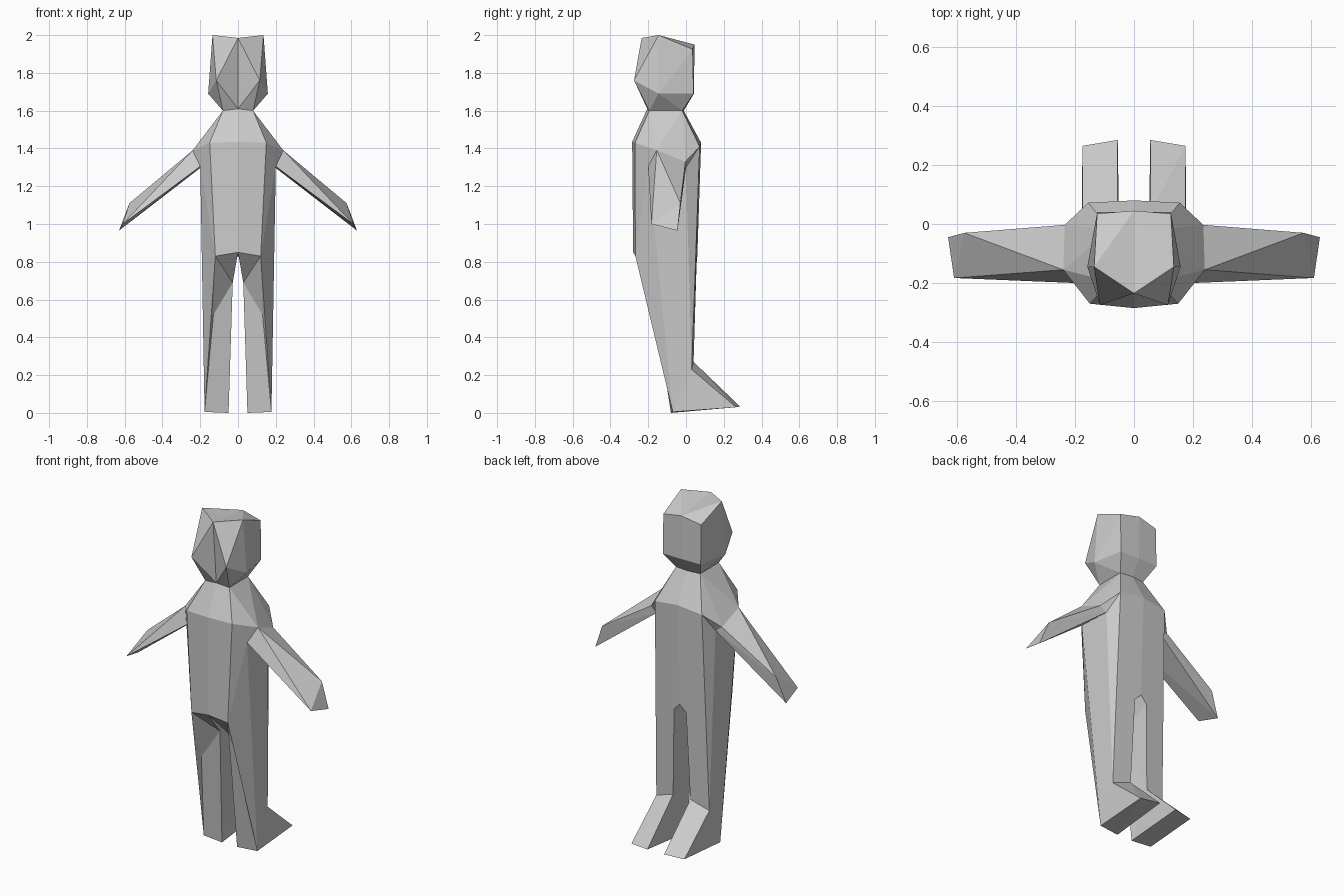
import bpy
import bmesh

if "Cube" in bpy.data.objects:
    bpy.data.objects.remove(bpy.data.objects["Cube"])

# One plain clay colour for the whole figure
clay = bpy.data.materials.new("plain_grey_clay")
clay.use_nodes = True
clay.diffuse_color = (0.6, 0.6, 0.6, 1)
clay.node_tree.nodes["Principled BSDF"].inputs["Base Color"].default_value = (0.6, 0.6, 0.6, 1)


def finish(name, bm):
    """Turn a bmesh into a flat shaded object."""
    bmesh.ops.recalc_face_normals(bm, faces=bm.faces)
    mesh = bpy.data.meshes.new(name)
    bm.to_mesh(mesh)
    bm.free()
    mesh.materials.append(clay)
    obj = bpy.data.objects.new(name, mesh)
    bpy.context.scene.collection.objects.link(obj)
    return obj


def symmetric_shell(name, points, panels):
    """Build the left half from named corner points, then mirror and weld it."""
    bm = bmesh.new()
    for side in (1, -1):
        verts = {key: bm.verts.new((side * x, y, z)) for key, (x, y, z) in points.items()}
        for panel in panels:
            bm.faces.new([verts[key] for key in panel.split()])
    bmesh.ops.remove_doubles(bm, verts=bm.verts, dist=0.0005)
    return finish(name, bm)


def hull_pair(name, corners):
    """Make a left and a right convex limb part from its corners."""
    for label, side in (("left", 1), ("right", -1)):
        bm = bmesh.new()
        verts = [bm.verts.new((side * x, y, z)) for x, y, z in corners]
        bmesh.ops.convex_hull(bm, input=verts)
        finish(label + "_" + name, bm)


# Corners shared between the body and the limbs
neck = {
    "neck_front": (0, -0.205, 1.61), "neck_front_side": (0.08, -0.195, 1.6),
    "neck_back_side": (0.08, -0.02, 1.6), "neck_back": (0, -0.012, 1.6),
}
shoulder = {
    "shoulder_top": (0.24, -0.155, 1.39), "shoulder_back": (0.235, -0.003, 1.33),
    "armpit_front": (0.2, -0.2, 1.305), "armpit_back": (0.195, 0, 1.3),
}
ankle = {
    "heel_out": (0.177, -0.07, 0.005), "heel_in": (0.05, -0.08, 0),
    "ankle_out": (0.175, 0.03, 0.23), "ankle_in": (0.057, 0.04, 0.27),
}

# Torso and legs
trunk = {
    "chest": (0, -0.285, 1.435), "chest_side": (0.15, -0.27, 1.43),
    "back": (0, 0.08, 1.43), "back_side": (0.155, 0.072, 1.41),
    "belly": (0, -0.28, 0.85), "hip": (0.12, -0.268, 0.83),
    "knee": (0.13, -0.16, 0.52), "crotch": (0.028, -0.13, 0.69),
    "seat": (0, 0.06, 0.83), "seat_side": (0.04, 0.056, 0.79),
}
symmetric_shell("torso_and_legs", {**neck, **shoulder, **ankle, **trunk}, [
    # chest, shoulders and upper back
    "chest chest_side neck_front_side neck_front",
    "neck_front_side chest_side shoulder_top",
    "chest_side armpit_front shoulder_top",
    "neck_front_side shoulder_top neck_back_side",
    "shoulder_top shoulder_back neck_back_side",
    "shoulder_back back_side neck_back_side",
    "shoulder_back armpit_back back_side",
    "back_side back neck_back neck_back_side",
    # belly, flanks and back
    "chest chest_side hip belly",
    "chest_side armpit_front hip",
    "armpit_front heel_out hip",
    "heel_out knee hip",
    "armpit_front armpit_back ankle_out heel_out",
    "armpit_back back_side ankle_out",
    "back back_side seat_side seat",
    "back_side seat_side ankle_in ankle_out",
    # leg fronts and insides
    "belly crotch hip",
    "hip crotch knee",
    "knee crotch heel_in heel_out",
    "crotch seat_side ankle_in",
    "crotch ankle_in heel_in",
    "belly seat seat_side crotch",
])

# Arms with a slanted three-cornered end
hull_pair("arm", list(shoulder.values()) + [
    (0.575, -0.03, 1.11), (0.63, -0.045, 0.965), (0.61, -0.183, 1.0)])

# Wedge feet
hull_pair("foot", list(ankle.values()) + [(0.055, 0.285, 0.035), (0.175, 0.265, 0.03)])

# Head with a creased face
skull = {
    "brow": (0, -0.235, 1.985), "crown": (0.135, -0.145, 2.0),
    "crown_back": (0.125, 0.035, 1.925), "crown_mid": (0, 0.045, 1.95),
    "cheek": (0.115, -0.275, 1.76), "ear": (0.158, -0.145, 1.69),
    "nape_side": (0.125, 0.04, 1.69), "nape": (0, 0.042, 1.69),
}
symmetric_shell("head", {**neck, **skull}, [
    "brow cheek neck_front",
    "brow crown cheek",
    "cheek neck_front_side neck_front",
    "cheek ear neck_front_side",
    "crown ear cheek",
    "crown crown_back ear",
    "crown_back nape_side ear",
    "ear nape_side neck_back_side",
    "ear neck_back_side neck_front_side",
    "nape_side nape neck_back neck_back_side",
    "crown_back crown_mid nape nape_side",
    "brow crown crown_mid",
    "crown crown_back crown_mid",
])
